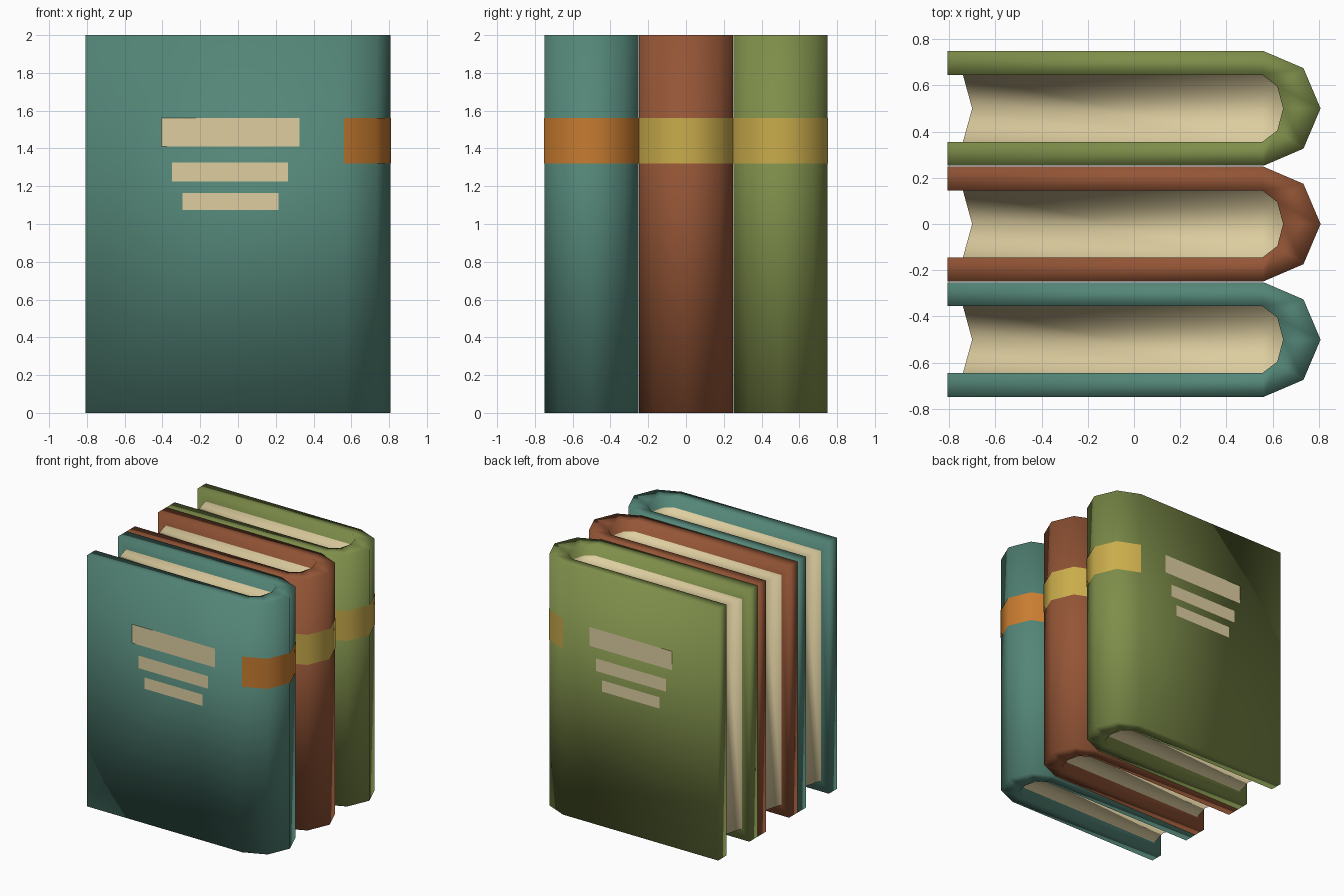
import bpy, bmesh

if "Cube" in bpy.data.objects:
    bpy.data.objects.remove(bpy.data.objects["Cube"])

HEIGHT, RECESS = 2.0, 0.085
HALF = 0.248          # half thickness of one book


def material(name, rgb):
    m = bpy.data.materials.new(name)
    m.diffuse_color = (*rgb, 1)
    m.use_nodes = True
    m.node_tree.nodes["Principled BSDF"].inputs["Base Color"].default_value = m.diffuse_color
    return m


teal = material("teal cover", (0.089, 0.238, 0.188))
brown = material("brown cover", (0.296, 0.091, 0.037))
green = material("green cover", (0.209, 0.270, 0.069))
cream = material("cream paper", (0.730, 0.617, 0.352))
orange = material("orange band", (0.578, 0.202, 0.030))
gold = material("gold band", (0.591, 0.413, 0.072))


def mirrored(half):
    """Complete a half profile (ending on y = 0) by mirroring it in y."""
    return half + [(x, -y) for x, y in reversed(half[:-1])]


OUTER = mirrored([(-0.807, -HALF), (0.56, -HALF), (0.733, -0.174), (0.807, 0)])
INNER = mirrored([(-0.807, -0.145), (0.555, -0.145), (0.62, -0.095), (0.645, 0)])
PAGES = [(-0.74, -0.145)] + INNER[1:-1] + [(-0.74, 0.145)]


def finish(bm, name, mats, y):
    me = bpy.data.meshes.new(name)
    bm.to_mesh(me)
    bm.free()
    ob = bpy.data.objects.new(name, me)
    bpy.context.collection.objects.link(ob)
    ob.location.y = y
    for m in mats:
        me.materials.append(m)
    return ob


def book(name, y, cover):
    """Folded cover with a recessed page block, one closed smooth mesh."""
    bm = bmesh.new()

    def ring(points, z):
        return [bm.verts.new((px, py, z)) for px, py in points]

    def face(verts, mat=0):
        f = bm.faces.new(verts)
        f.material_index = mat
        f.smooth = True

    def strip(a, b):
        for i in range(len(a) - 1):
            face([a[i], a[i + 1], b[i + 1], b[i]])

    o0, o1 = ring(OUTER, 0), ring(OUTER, HEIGHT)
    i0, i1 = ring(INNER, 0), ring(INNER, HEIGHT)
    p0, p1 = ring(PAGES, RECESS), ring(PAGES, HEIGHT - RECESS)
    m0, m1 = ring([(-0.70, 0)], RECESS)[0], ring([(-0.70, 0)], HEIGHT - RECESS)[0]
    # cover: outside, rims, inner lips
    for a, b in ((o0, o1), (o1, i1), (i0, o0), (i1, p1), (p0, i0)):
        strip(a, b)
    # cover: open edges and inner faces beside the fore edge
    for k in (0, -1):
        face([o0[k], o1[k], i1[k], i0[k]])
        face([i0[k], i1[k], p1[k], p0[k]])
        # pages: hollow fore edge
        face([p0[k], p1[k], m1, m0], 1)
    # pages: top and bottom
    for p, m in ((p0, m0), (p1, m1)):
        face([p[0], p[1], p[5], p[6], m], 1)
        face([p[1], p[2], p[4], p[5]], 1)
        face([p[2], p[3], p[4]], 1)
    bmesh.ops.recalc_face_normals(bm, faces=bm.faces)
    finish(bm, name, [cover, cream], y)


def spine_band(name, y, mat):
    """Thin painted band wrapped round the spine."""
    bm = bmesh.new()
    pts = [(px + (0.003 if px > 0.6 else 0), py * (1 + 0.003 / HALF))
           for px, py in OUTER[1:-1]]
    lo = [bm.verts.new((px, py, 1.32)) for px, py in pts]
    hi = [bm.verts.new((px, py, 1.56)) for px, py in pts]
    for i in range(len(pts) - 1):
        bm.faces.new([lo[i], lo[i + 1], hi[i + 1], hi[i]]).smooth = True
    finish(bm, name, [mat], y)


def label(name, y, side, x0, x1, z0, z1):
    """Flat cream bar laid on a cover face."""
    bm = bmesh.new()
    corners = [(x0, z0), (x1, z0), (x1, z1), (x0, z1)]
    if side > 0:
        corners.reverse()
    bm.faces.new([bm.verts.new((x, side * (HALF + 0.005), z)) for x, z in corners])
    finish(bm, name, [cream], y)


for colour, y, cover, band in (("teal", -0.5, teal, orange),
                               ("brown", 0.0, brown, gold),
                               ("green", 0.5, green, gold)):
    book(colour + "_book", y, cover)
    spine_band(colour + "_spine_band", y, band)

# title bars on the two outward covers
BARS = [(-0.405, 0.325, 1.41, 1.56), (-0.35, 0.265, 1.225, 1.325),
        (-0.295, 0.215, 1.075, 1.165)]
for where, y, side in (("front", -0.5, -1), ("back", 0.5, 1)):
    for n, bar in enumerate(BARS):
        label(f"{where}_cover_bar_{n + 1}", y, side, *bar)
